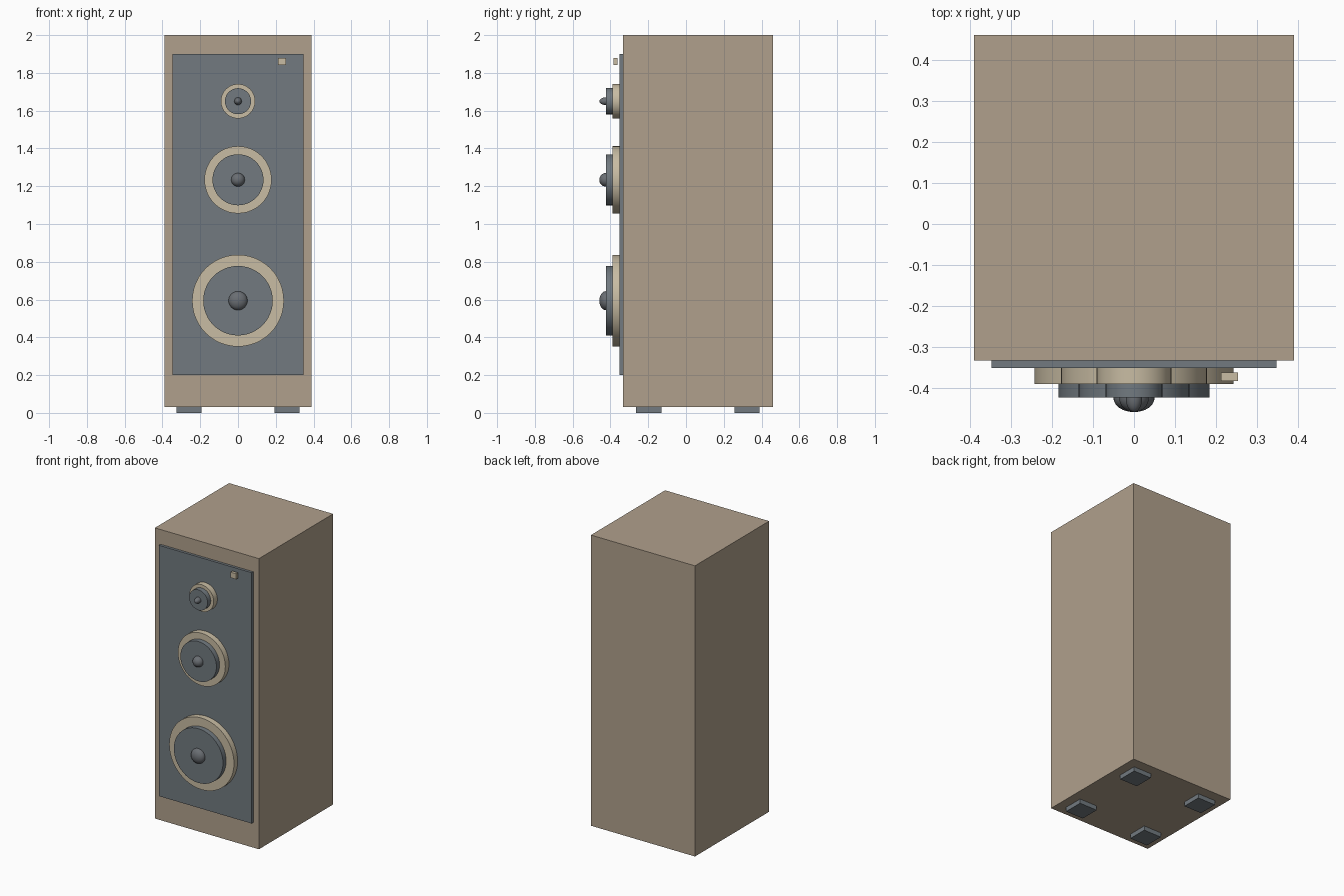
import bpy
import math

if "Cube" in bpy.data.objects:
    bpy.data.objects.remove(bpy.data.objects["Cube"])


def material(name, rgb):
    m = bpy.data.materials.new(name)
    m.diffuse_color = (*rgb, 1)
    m.use_nodes = True
    m.node_tree.nodes["Principled BSDF"].inputs["Base Color"].default_value = m.diffuse_color
    return m


WOOD = material("tan_wood", (0.434, 0.352, 0.262))
SLATE = material("slate_grey", (0.168, 0.195, 0.216))
CREAM = material("cream_trim", (0.578, 0.503, 0.366))
DOME = material("dome_grey", (0.144, 0.156, 0.171))


def box(name, lo, hi, mat):
    bpy.ops.mesh.primitive_cube_add(size=1, location=[(a + b) / 2 for a, b in zip(lo, hi)])
    ob = bpy.context.object
    ob.name = name
    ob.scale = [b - a for a, b in zip(lo, hi)]
    bpy.ops.object.transform_apply(location=False, rotation=False, scale=True)
    ob.data.materials.append(mat)
    return ob


def disc(name, r, z, front, back, mat):
    """Cylinder lying along y between front and back."""
    bpy.ops.mesh.primitive_cylinder_add(
        vertices=48, radius=r, depth=back - front,
        location=(0, (front + back) / 2, z), rotation=(math.pi / 2, 0, 0))
    ob = bpy.context.object
    ob.name = name
    ob.data.materials.append(mat)
    bpy.ops.object.shade_smooth_by_angle(angle=math.radians(30))


def dome(name, r, z, y, depth, mat):
    bpy.ops.mesh.primitive_uv_sphere_add(
        segments=32, ring_count=16, radius=1, location=(0, y, z),
        rotation=(math.pi / 2, 0, 0))
    ob = bpy.context.object
    ob.name = name
    ob.scale = (r, r, depth)
    bpy.ops.object.transform_apply(location=False, rotation=True, scale=True)
    ob.data.materials.append(mat)
    bpy.ops.object.shade_smooth()


# Cabinet and front baffle
box("cabinet", (-0.39, -0.333, 0.03), (0.39, 0.461, 2.0), WOOD)
box("front_baffle", (-0.348, -0.351, 0.2), (0.348, -0.333, 1.9), SLATE)

# Drivers: trim ring, cone and dust cap
for name, z, ring, cone, cap in (
        ("woofer", 0.594, 0.243, 0.184, 0.05),
        ("midrange", 1.234, 0.178, 0.135, 0.036),
        ("tweeter", 1.65, 0.091, 0.069, 0.02)):
    disc(name + "_ring", ring, z, -0.39, -0.351, CREAM)
    disc(name + "_cone", cone, z, -0.424, -0.39, SLATE)
    dome(name + "_dust_cap", cap, z, -0.425, 0.034, DOME)

# Small square badge plate
box("badge", (0.212, -0.383, 1.842), (0.254, -0.363, 1.88), CREAM)

# Four feet
for sx in (-1, 1):
    for y in (-0.197, 0.323):
        box("foot", (sx * 0.259 - 0.067, y - 0.067, 0), (sx * 0.259 + 0.067, y + 0.067, 0.03), SLATE)
